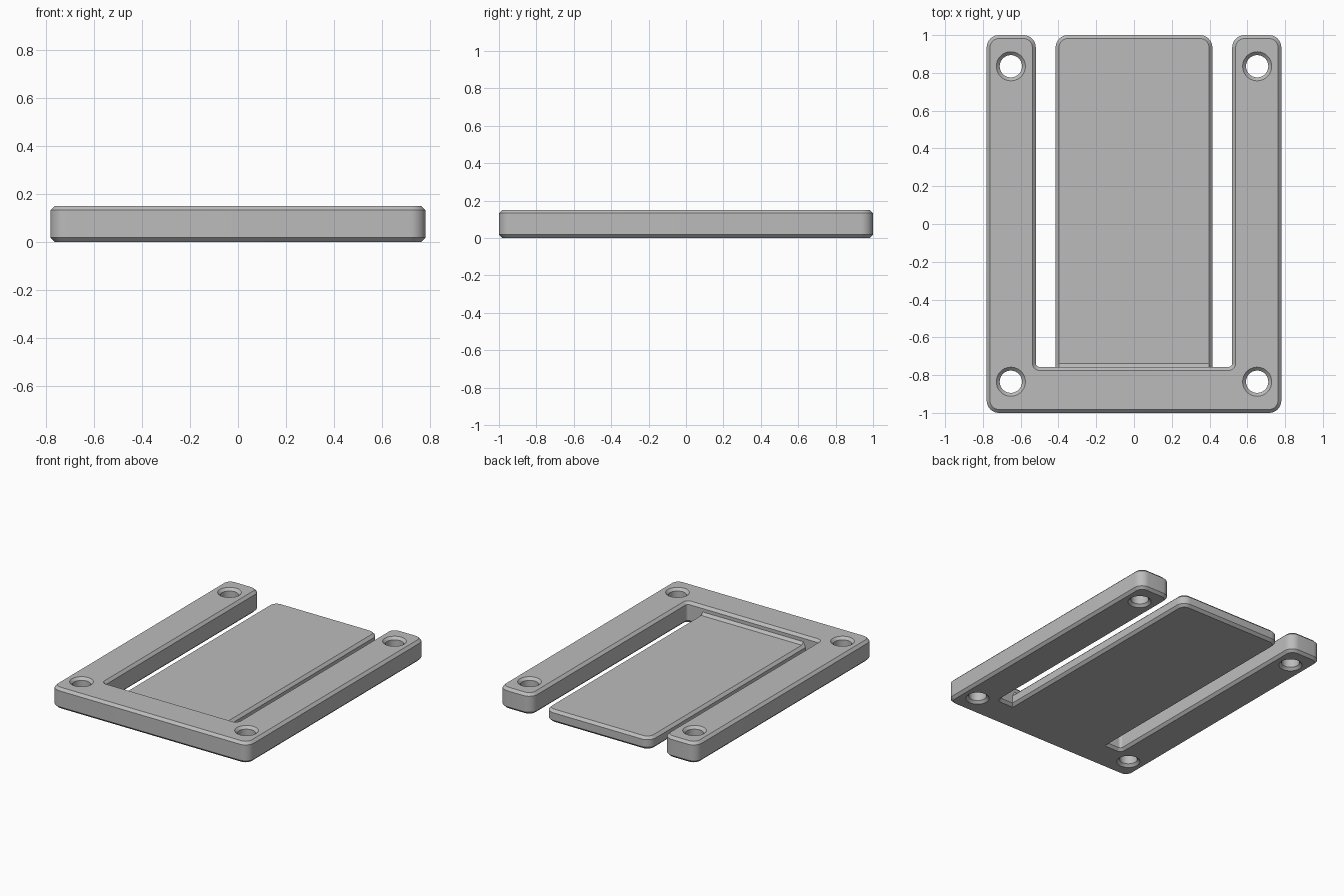
import bpy, bmesh, math
from mathutils import Vector

if "Cube" in bpy.data.objects:
    bpy.data.objects.remove(bpy.data.objects["Cube"], do_unlink=True)

CHAMFER = 0.018
HEIGHT = 0.15
TONGUE_HEIGHT = 0.09
SLOT_END = -0.757

grey = bpy.data.materials.new("plain grey")
grey.use_nodes = True
colour = (0.5, 0.5, 0.5, 1)
grey.diffuse_color = colour
grey.node_tree.nodes["Principled BSDF"].inputs["Base Color"].default_value = colour


def rounded(corners, steps=8):
    """Closed outline from (x, y, radius) corners, each turned into an arc."""
    points = []
    for i, (x, y, r) in enumerate(corners):
        p = Vector((x, y))
        if r == 0:
            points.append(p)
            continue
        a = (Vector(corners[i - 1][:2]) - p).normalized()
        b = (Vector(corners[(i + 1) % len(corners)][:2]) - p).normalized()
        centre = p + (a + b) * r
        for k in range(steps + 1):
            t = k / steps * math.pi / 2
            points.append(centre - b * r * math.cos(t) - a * r * math.sin(t))
    return points


def hole(x, y, r, steps=40):
    """Clockwise circle, so that the material lies on its left."""
    return [Vector((x + r * math.cos(k * math.tau / steps),
                    y - r * math.sin(k * math.tau / steps))) for k in range(steps)]


def inset(points, d):
    """Move an outline into the material on its left."""
    result = []
    for i, p in enumerate(points):
        e = (p - points[i - 1]).normalized()
        f = (points[(i + 1) % len(points)] - p).normalized()
        n = Vector((-e.y, e.x))
        m = Vector((-f.y, f.x))
        result.append(p + (n + m) * d / (1 + n.dot(m)))
    return result


def finish(bm, name):
    bmesh.ops.recalc_face_normals(bm, faces=bm.faces)
    mesh = bpy.data.meshes.new(name)
    bm.to_mesh(mesh)
    bm.free()
    mesh.materials.append(grey)
    obj = bpy.data.objects.new(name, mesh)
    bpy.context.collection.objects.link(obj)
    bpy.ops.object.select_all(action="DESELECT")
    obj.select_set(True)
    bpy.context.view_layer.objects.active = obj
    bpy.ops.object.shade_smooth_by_angle(angle=math.radians(30))


def chamfered_plate(name, outlines, height):
    """Plate with chamfered top and bottom rims, holes included."""
    bm = bmesh.new()
    levels = [(CHAMFER, 0), (0, CHAMFER), (0, height - CHAMFER), (CHAMFER, height)]
    caps = ([], [])
    for outline in outlines:
        rings = [[bm.verts.new((p.x, p.y, z)) for p in inset(outline, d)]
                 for d, z in levels]
        n = len(outline)
        for low, high in zip(rings, rings[1:]):
            for i in range(n):
                j = (i + 1) % n
                bm.faces.new((low[i], low[j], high[j], high[i]))
        for cap, ring in zip(caps, (rings[0], rings[-1])):
            cap += [bm.edges.get((ring[i - 1], ring[i])) for i in range(n)]
    for cap in caps:
        bmesh.ops.triangle_fill(bm, edges=cap, use_beauty=True)
    finish(bm, name)


# Open U-shaped frame with four screw holes
W, SLOT, R = 0.78, 0.52, 0.065
frame = rounded([(-W, -1, R), (W, -1, R), (W, 1, R), (SLOT, 1, R),
                 (SLOT, SLOT_END, 0.02), (-SLOT, SLOT_END, 0.02),
                 (-SLOT, 1, R), (-W, 1, R)])
holes = [hole(sx * 0.652, sy * 0.835, 0.059) for sx in (-1, 1) for sy in (-1, 1)]
chamfered_plate("frame", [frame] + holes, HEIGHT)

# Thinner central tongue, rooted in the front bar
T = 0.415
tongue = rounded([(-T, -0.82, 0), (T, -0.82, 0), (T, 1, R), (-T, 1, R)])
chamfered_plate("tongue", [tongue], TONGUE_HEIGHT)

# Sloped strip where the tongue meets the front bar
bm = bmesh.new()
ends = []
for s in (-1, 1):
    inner, outer = s * (T - CHAMFER), s * T
    ends.append([bm.verts.new(v) for v in (
        (inner, SLOT_END + CHAMFER, TONGUE_HEIGHT),
        (inner, SLOT_END, TONGUE_HEIGHT + CHAMFER),
        (outer, SLOT_END, TONGUE_HEIGHT - CHAMFER))])
left, right = ends
bm.faces.new(left)
bm.faces.new(right)
for i in range(3):
    bm.faces.new((left[i - 1], left[i], right[i], right[i - 1]))
finish(bm, "root_fillet")
